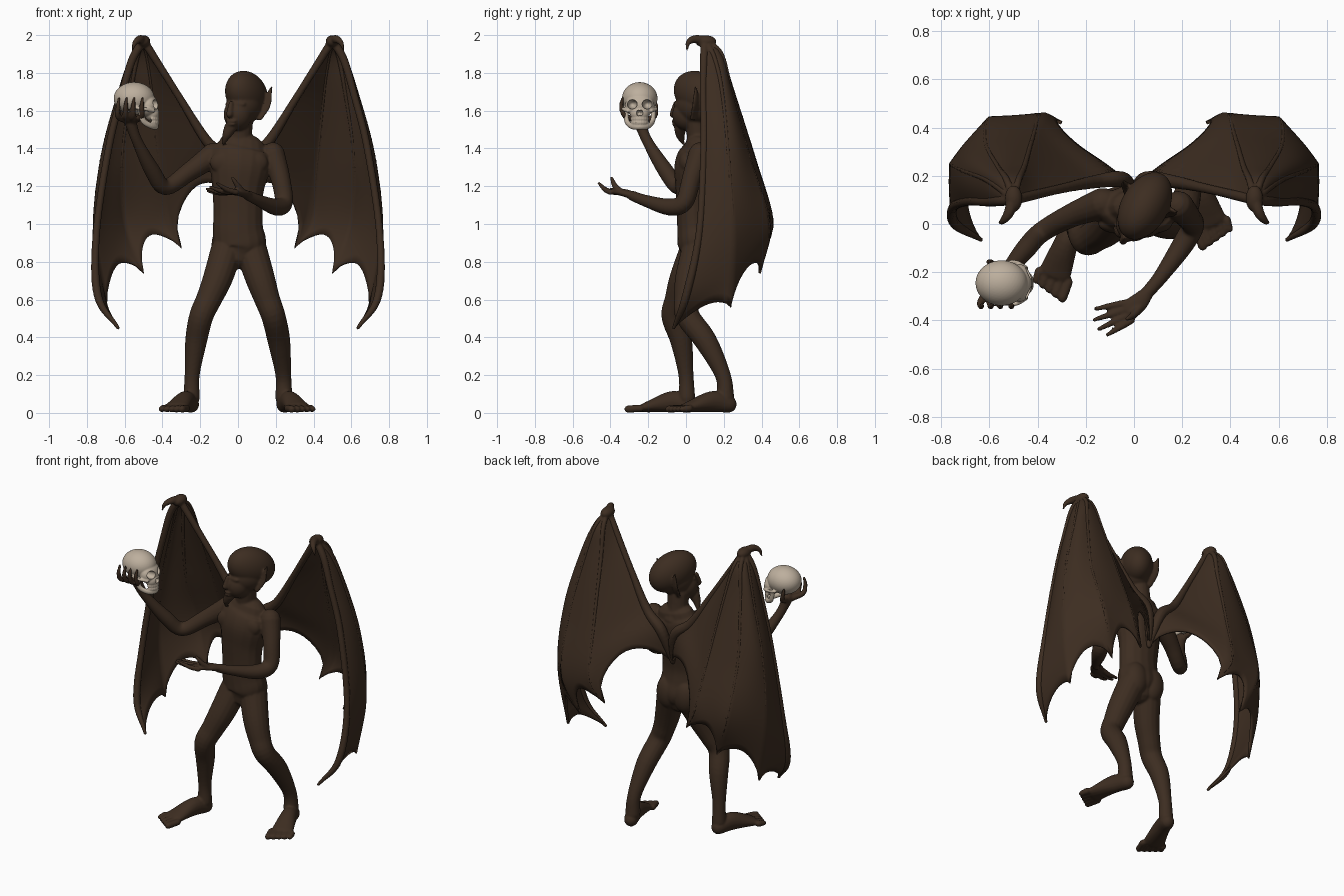
import bpy, bmesh, math
from mathutils import Vector, Matrix

if "Cube" in bpy.data.objects:
    bpy.data.objects.remove(bpy.data.objects["Cube"])

V = Vector


def material(name, rgb):
    m = bpy.data.materials.new(name)
    m.diffuse_color = (*rgb, 1)
    m.use_nodes = True
    m.node_tree.nodes["Principled BSDF"].inputs["Base Color"].default_value = m.diffuse_color
    return m


BROWN = material("dark brown", (0.046, 0.026, 0.015))
BONE = material("bone", (0.51, 0.43, 0.34))


def spline(keys, n):
    """Catmull-Rom through tuples of any length, n samples per span."""
    k = [V(p) for p in keys]
    k = [2 * k[0] - k[1]] + k + [2 * k[-1] - k[-2]]
    out = []
    for i in range(1, len(k) - 2):
        a, b, c, d = k[i - 1:i + 3]
        for j in range(n):
            t = j / n
            out.append(0.5 * (2 * b + (c - a) * t + (2 * a - 5 * b + 4 * c - d) * t * t
                              + (3 * b - a - 3 * c + d) * t ** 3))
    return out + [k[-2]]


def tube(bm, keys, ref=(0, 1, 0), n=5, seg=16):
    """Rounded tube; keys are (x, y, z, r) or (x, y, z, half width, half depth)."""
    s = spline([k if len(k) == 5 else (*k, k[3]) for k in keys], n)
    pts = [V(p[:3]) for p in s]
    tan = [(pts[min(i + 1, len(pts) - 1)] - pts[max(i - 1, 0)]).normalized() for i in range(len(pts))]
    rows = [(p, t, q[3], q[4]) for p, t, q in zip(pts, tan, s)]

    def cap(row, sign):
        p, t, a, b = row
        r = min(a, b)
        return [(p + t * sign * r * math.sin(u), t, a * math.cos(u), b * math.cos(u))
                for u in (0.5, 0.95, 1.35)]
    rows = cap(rows[0], -1)[::-1] + rows + cap(rows[-1], 1)
    side, rings = rows[0][1].cross(V(ref)).normalized(), []
    for p, t, a, b in rows:
        side = (side - t * side.dot(t)).normalized()
        up = side.cross(t)
        rings.append([bm.verts.new(p + side * a * math.cos(w) + up * b * math.sin(w))
                      for w in (2 * math.pi * i / seg for i in range(seg))])
    for r0, r1 in zip(rings, rings[1:]):
        for i in range(seg):
            j = (i + 1) % seg
            bm.faces.new((r0[i], r0[j], r1[j], r1[i]))
    bm.faces.new(rings[0][::-1])
    bm.faces.new(rings[-1])


def ball(bm, c, radii, rot=0, tilt=0):
    m = (Matrix.Translation(c) @ Matrix.Rotation(rot, 4, 'Z') @ Matrix.Rotation(tilt, 4, 'X')
         @ Matrix.Diagonal((*radii, 1)))
    bmesh.ops.create_icosphere(bm, subdivisions=4, radius=1, matrix=m)


def finish(bm, name, mat, voxel=0, smooth=0):
    bmesh.ops.recalc_face_normals(bm, faces=bm.faces)
    me = bpy.data.meshes.new(name)
    bm.to_mesh(me)
    bm.free()
    me.materials.append(mat)
    for p in me.polygons:
        p.use_smooth = True
    ob = bpy.data.objects.new(name, me)
    bpy.context.collection.objects.link(ob)
    if voxel:
        r = ob.modifiers.new("fuse", 'REMESH')
        r.mode, r.voxel_size, r.use_smooth_shade = 'VOXEL', voxel, True
        s = ob.modifiers.new("soften", 'SMOOTH')
        s.factor, s.iterations = 0.5, smooth
    return ob


# Torso with chest and hip muscles
bm = bmesh.new()
tube(bm, [(0, .05, .84, .09, .08), (.01, .055, .89, .138, .1), (0, .045, .97, .134, .092),
          (0, .04, 1.06, .13, .088), (0, .045, 1.18, .137, .1), (.01, .05, 1.3, .16, .112),
          (.015, .065, 1.375, .165, .1), (.02, .07, 1.405, .13, .08)])
for s in (-1, 1):
    ball(bm, (.005 + s * .068, .0, 1.325), (.085, .04, .065))
    ball(bm, (s * .062, .09, .89), (.078, .066, .11))

# Neck and head, turned toward one side
tube(bm, [(.015, .08, 1.38, .08), (.01, .07, 1.45, .065), (.015, .06, 1.55, .065)])
f, sd = V((-.5, -.866, 0)), V((.866, -.5, 0))
TURN = math.radians(-30)
hc = V((.045, .075, 1.685))
ball(bm, hc, (.098, .158, .118), TURN, math.radians(-25))
ball(bm, V((.035, .055, 1.63)), (.09, .115, .1), TURN)
ball(bm, V((.0, .005, 1.58)), (.075, .078, .085), TURN)
ball(bm, hc + f * .115 + V((0, 0, -.05)), (.062, .03, .018), TURN)
face = V((-.037, -.055, 1.6))
tube(bm, [(*(face + V((0, 0, .04))), .012), (*(face + f * .012), .016), (*(face + f * .016 + V((0, 0, -.02))), .018)])
ball(bm, face + V((0, 0, -.055)), (.032, .018, .008), TURN)
ball(bm, face + V((0, 0, -.073)), (.028, .018, .008), TURN)
tube(bm, [(-.04, -.03, 1.51, .034), (-.06, -.03, 1.47, .024), (-.078, -.015, 1.425, .008)])
for s in (-1, 1):
    e = hc + sd * .075 * s + V((0, 0, -.125))
    tip = e + sd * s * .052 - f * .045 + V((0, 0, .165))
    mid = e.lerp(tip, .45) - f * .012
    tube(bm, [(*e, .012, .022), (*mid, .012, .034), (*tip, .006, .006)], ref=sd)

# Arms
tube(bm, [(-.13, .085, 1.365, .066), (-.26, .035, 1.275, .05), (-.385, -.035, 1.195, .043),
          (-.455, -.11, 1.285, .042), (-.53, -.2, 1.43, .029), (-.56, -.235, 1.51, .03), (-.57, -.245, 1.55, .036)])
tube(bm, [(.185, .075, 1.37, .063), (.225, .03, 1.24, .052), (.243, -.01, 1.115, .048),
          (.2, -.09, 1.09, .045), (.11, -.22, 1.125, .031), (.055, -.285, 1.15, .027)])

# Raised hand wrapped round the skull
for x in (-.635, -.595, -.555, -.51):
    tube(bm, [(-.57 + (x + .57) * .4, -.26, 1.55, .019), (x, -.32, 1.57, .016),
              (x, -.342, 1.62, .013), (x + .005, -.336, 1.665, .008)], seg=10)
tube(bm, [(-.575, -.23, 1.55, .02), (-.585, -.172, 1.565, .016), (-.6, -.158, 1.61, .013), (-.605, -.16, 1.645, .008)], seg=10)

# Open hand
tube(bm, [(.06, -.28, 1.15, .026, .022), (.02, -.325, 1.165, .04, .02), (-.025, -.36, 1.17, .046, .016)], ref=(0, 0, 1))
for i, (x, y, z) in enumerate([(-.16, -.352, 1.175), (-.165, -.398, 1.185), (-.147, -.437, 1.195), (-.11, -.46, 1.215)]):
    b = V((-.035 + i * .008, -.328 - i * .024, 1.168))
    t = V((x, y, z))
    m = b.lerp(t, .5) - V((0, 0, .008))
    tube(bm, [(*b, .016), (*m, .014), (*t, .009)], seg=10)
tube(bm, [(.03, -.34, 1.165, .018), (.0, -.375, 1.2, .016), (-.03, -.395, 1.245, .009)], seg=10)

# Legs
tube(bm, [(-.06, .05, .86, .085), (-.108, -.01, .71, .078), (-.155, -.045, .6, .068), (-.195, -.066, .51, .064),
          (-.222, -.025, .38, .058), (-.243, .0, .2, .04), (-.246, .005, .08, .044)])
tube(bm, [(.07, .06, .86, .085), (.118, .02, .71, .078), (.155, .005, .6, .068), (.188, .01, .51, .064),
          (.217, .105, .38, .06), (.24, .195, .2, .042), (.243, .21, .08, .046)])

# Feet with five toes
for heel, ball_pt in (((-.248, .015), (-.328, -.205)), ((.245, .225), (.318, .01))):
    h, b = V((*heel, .045)), V((*ball_pt, .03))
    d = (b - h)
    d.z = 0
    d.normalize()
    side = V((-d.y, d.x, 0))
    out = 1 if side.x * h.x > 0 else -1
    m = h.lerp(b, .4)
    tube(bm, [(*h, .043, .045), (m.x, m.y, .06, .05, .056), (*b, .068, .028)], ref=(0, 0, 1))
    for i in range(5):
        p = b + side * out * (i - 2) * .032 + d * .015
        q = p + d * (.07 - i * .008)
        tube(bm, [(p.x, p.y, .025, .02), (q.x, q.y, .02, .02 - i * .001)], seg=10)
finish(bm, "body", BROWN, .0065, 4)

# Wing: bones fan out from the wrist, the last one runs along the arm down the back
W = (-.5, .1, 1.972)
RAYS = [
    [W, (-.56, .095, 1.87), (-.61, .092, 1.7), (-.685, .095, 1.4), (-.75, .07, .95), (-.742, .0, .62), (-.635, -.065, .45)],
    [W, (-.56, .15, 1.88), (-.625, .19, 1.7), (-.72, .225, 1.35), (-.76, .25, .95), (-.7, .235, .56)],
    [W, (-.53, .185, 1.9), (-.565, .235, 1.72), (-.615, .335, 1.35), (-.6, .44, 1.0), (-.5, .39, .74)],
    [W, (-.48, .18, 1.9), (-.455, .24, 1.72), (-.42, .36, 1.35), (-.385, .455, 1.03), (-.3, .42, .875)],
    [W, (-.31, .145, 1.67), (-.165, .175, 1.44), (-.05, .185, 1.33), (0, .14, 1.12)]]
LIFT = [.05, .1, .12, .2]
BELLY = [-.04, -.07, -.05, .02]

bm = bmesh.new()
N, M = 28, 12
dense = [spline(r, 60) for r in RAYS]


def at(ray, t):
    """Point at the fraction t of a bone's length."""
    d = dense[ray]
    steps = [(b - a).length for a, b in zip(d, d[1:])]
    goal = t * sum(steps)
    for p, q, l in zip(d, d[1:], steps):
        if goal <= l:
            return p.lerp(q, goal / l)
        goal -= l
    return d[-1]


cols = []
for k in range(4):
    for j in range(M + (k == 3)):
        s = j / M
        w = max(0, math.sin(math.pi * s))
        col = []
        for i in range(N + 1):
            t = i / N * (1 - LIFT[k] * w ** .65)
            p = at(k, t).lerp(at(k + 1, t), s)
            inward = V((-.38, .1, p.z)) - p
            col.append(bm.verts.new(p + inward * BELLY[k] * w * math.sin(math.pi * min(1, t + .2))))
        cols.append(col)
for c0, c1 in zip(cols, cols[1:]):
    for i in range(N):
        bm.faces.new((c0[i], c1[i], c1[i + 1], c0[i + 1]))
bmesh.ops.remove_doubles(bm, verts=bm.verts, dist=1e-5)
membrane = finish(bm, "wing_membranes", BROWN)
sol = membrane.modifiers.new("thickness", 'SOLIDIFY')
sol.thickness, sol.offset = .014, 0

bm = bmesh.new()
for k, ray in enumerate(RAYS):
    n = len(ray) - 1
    radii = [.022, .02, .028, .034, .015] if k == 4 else [.017 - .011 * i / n for i in range(n + 1)]
    if k == 0:
        radii = [.022, .022, .02, .02, .02, .022, .01]
    tube(bm, [(*p, r) for p, r in zip(ray, radii)], n=8, seg=10)
# Wrist knuckle and thumb claw
ball(bm, (-.5, .105, 1.966), (.036, .055, .033))
tube(bm, [(-.5, .11, 1.97, .026), (-.52, .045, 1.978, .022), (-.545, .012, 1.96, .014), (-.56, .005, 1.92, .005)], seg=10)
bones = finish(bm, "wing_bones", BROWN, .006, 3)
for ob in (membrane, bones):
    ob.modifiers.new("other side", 'MIRROR').use_mirror_merge = False

# Skull held in the hand, facing +x
Y = -.245
bm = bmesh.new()
ball(bm, (-.55, Y, 1.665), (.108, .094, .086))
ball(bm, (-.475, Y, 1.625), (.052, .078, .062))
ball(bm, (-.455, Y, 1.585), (.04, .05, .042))
jaw = [(-.515, 1.6, .074), (-.5, 1.545, .068), (-.455, 1.518, .042), (-.432, 1.515, 0)]
pts = [(x, Y - w, z, .013, .016) for x, z, w in jaw] + [(x, Y + w, z, .013, .016) for x, z, w in jaw[2::-1]]
tube(bm, pts, ref=(0, 0, 1), seg=10)
for s in (-1, 1):
    tube(bm, [(-.54, Y + s * .085, 1.615, .008), (-.49, Y + s * .086, 1.608, .009), (-.45, Y + s * .062, 1.6, .011)], seg=10)
    for i in range(5):
        a = s * (i + .5) * .27
        for z in (1.557, 1.537):
            ball(bm, (-.472 + .05 * math.cos(a), Y + .046 * math.sin(a), z), (.0065, .0065, .011))
skull = finish(bm, "skull", BONE, .004, 2)

# Eye and nose holes
bm = bmesh.new()
for s in (-1, 1):
    ball(bm, (-.43, Y + s * .04, 1.634), (.06, .027, .025))
    ball(bm, (-.41, Y + s * .007, 1.588), (.035, .01, .016))
cutter = finish(bm, "skull_hole_cutter", BONE, .004, 1)
cutter.hide_render = True
cut = skull.modifiers.new("holes", 'BOOLEAN')
cut.object, cut.operation = cutter, 'DIFFERENCE'
